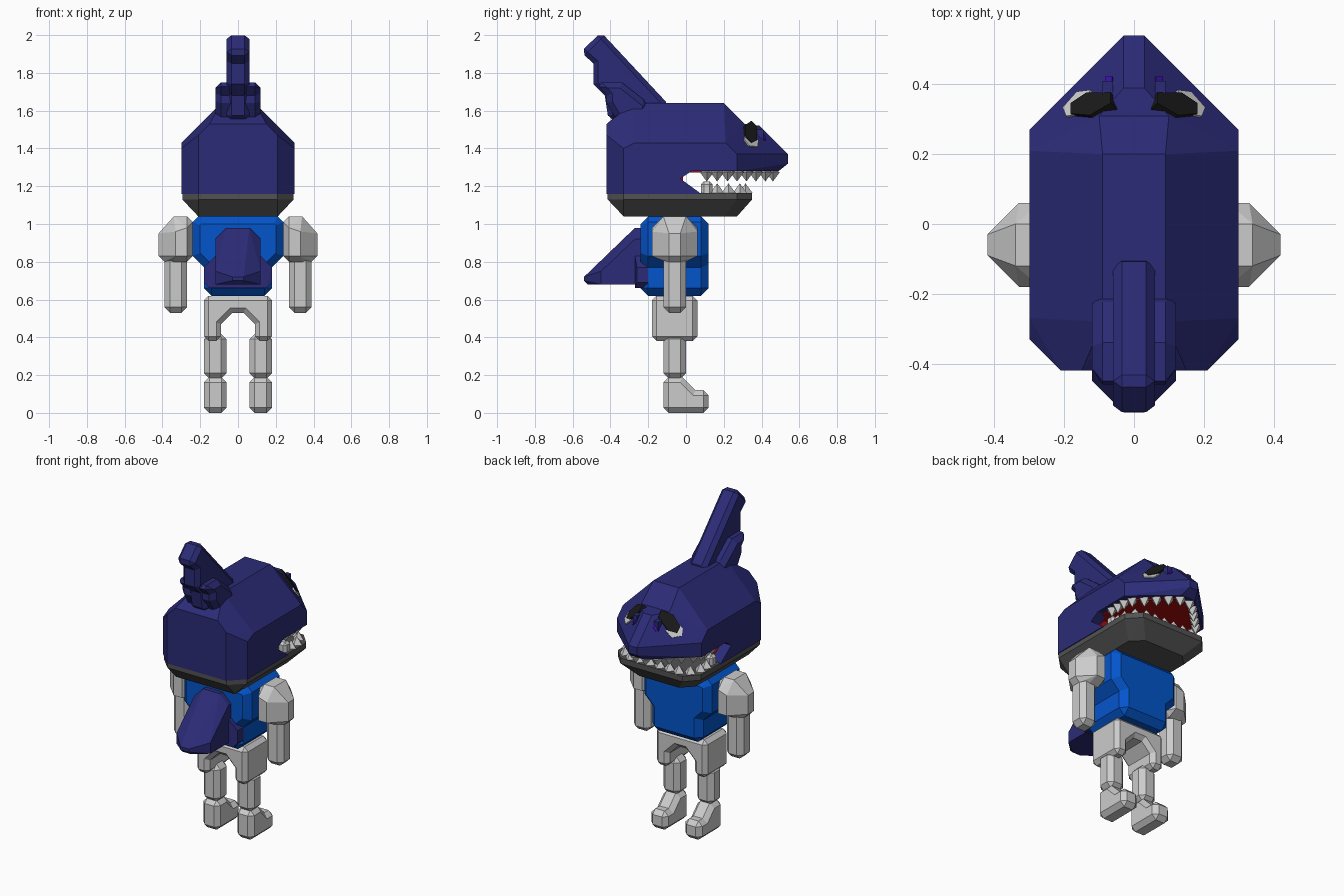
import bpy, bmesh, math
from mathutils import Vector

if "Cube" in bpy.data.objects:
    bpy.data.objects.remove(bpy.data.objects["Cube"])


def material(name, rgb):
    m = bpy.data.materials.new(name)
    m.diffuse_color = (*rgb, 1)
    m.use_nodes = True
    m.node_tree.nodes["Principled BSDF"].inputs["Base Color"].default_value = m.diffuse_color
    return m


INDIGO = material("indigo", (0.024, 0.024, 0.185))
BLUE = material("blue", (0.001, 0.09, 0.60))
DARK = material("dark_grey", (0.085, 0.085, 0.085))
RED = material("red", (0.4, 0.004, 0.004))
BLACK = material("black", (0.01, 0.01, 0.01))
VIOLET = material("violet", (0.05, 0.005, 0.4))


def finish(name, bm, mat=None, bevel=0):
    bmesh.ops.recalc_face_normals(bm, faces=bm.faces)
    me = bpy.data.meshes.new(name)
    bm.to_mesh(me)
    bm.free()
    ob = bpy.data.objects.new(name, me)
    bpy.context.collection.objects.link(ob)
    if mat:
        me.materials.append(mat)
    if bevel:
        b = ob.modifiers.new("chamfer", "BEVEL")
        b.width, b.segments, b.limit_method = bevel, 1, "ANGLE"
        b.angle_limit = math.radians(50)
    return ob


def hull(name, pts, mat=None, mirror=True):
    bm = bmesh.new()
    for x, y, z in pts:
        for s in ((1, -1) if mirror else (1,)):
            bm.verts.new((s * x, y, z))
    r = bmesh.ops.convex_hull(bm, input=bm.verts[:])
    loose = {v for v in r["geom_interior"] + r["geom_unused"] if isinstance(v, bmesh.types.BMVert)}
    bmesh.ops.delete(bm, geom=list(loose), context="VERTS")
    bmesh.ops.dissolve_limit(bm, angle_limit=0.02, verts=bm.verts[:], edges=bm.edges[:])
    return finish(name, bm, mat)


def prism(name, profile, lo, hi, axis="x", mat=None, bevel=0):
    # profile is (y, z) extruded along x, or (x, z) extruded along y
    bm = bmesh.new()
    put = (lambda a, b, t: (t, a, b)) if axis == "x" else (lambda a, b, t: (a, t, b))
    f = bm.faces.new([bm.verts.new(put(a, b, lo)) for a, b in profile])
    g = bmesh.ops.extrude_face_region(bm, geom=[f])["geom"]
    bmesh.ops.translate(bm, verts=[v for v in g if isinstance(v, bmesh.types.BMVert)],
                        vec=put(0, 0, hi - lo))
    return finish(name, bm, mat, bevel)


def box(name, x, y, z, mat=None, bevel=0):
    return prism(name, [(y[0], z[0]), (y[1], z[0]), (y[1], z[1]), (y[0], z[1])],
                 x[0], x[1], "x", mat, bevel)


def both(x, s):
    return sorted((s * x[0], s * x[1]))


# Head: cranium above the mouth line, back of the head, snout
hull("cranium", [(.21, -.42, 1.28), (.30, -.33, 1.28), (.30, -.33, 1.40), (.21, -.42, 1.47),
                 (.15, -.42, 1.53), (.10, -.36, 1.58), (.09, -.28, 1.64), (.30, -.27, 1.43),
                 (.09, .20, 1.64), (.10, .31, 1.53), (.30, .21, 1.43), (.30, .27, 1.37),
                 (.30, .27, 1.28)], INDIGO)
hull("head_back", [(x, y, z) for z in (1.16, 1.28)
                   for x, y in ((.21, -.42), (.30, -.33), (.30, -.03))], INDIGO)
hull("snout", [(.10, .20, 1.53), (.10, .31, 1.53), (.30, .21, 1.43), (.30, .27, 1.37),
               (.30, .27, 1.28), (.30, .20, 1.28), (.03, .39, 1.52), (.03, .54, 1.37),
               (.03, .54, 1.32), (.05, .49, 1.28)], INDIGO)
for s, side in ((1, "right"), (-1, "left")):
    prism("cheek_" + side, [(-.04, 1.16), (.08, 1.16), (-.03, 1.24), (.03, 1.28), (-.04, 1.28)],
          *both((.23, .30), s), "x", INDIGO)

# Lower jaw
hull("jaw", [(x, y, z) for z in (1.13, 1.165)
             for x, y in ((.21, -.415), (.295, -.33), (.295, .27), (.22, .35))]
     + [(.21, -.33, 1.04), (.21, .20, 1.04), (.14, .27, 1.04)], DARK)

# Mouth lining
hull("palate", [(x, y, z) for z in (1.272, 1.285)
                for x, y in ((.26, -.03), (.26, .25), (.04, .46))], RED)
box("throat", (-.24, .24), (-.04, -.015), (1.16, 1.28), RED)


# Teeth: four sided points following the lips
def tooth(name, x, y, z, h, r=.037):
    hull(name, [(x + r, y, z), (x - r, y, z), (x, y + r, z), (x, y - r, z),
                (x, y, z + h), (x, y, z - h * .3)], None, False)


upper = [(.26, .11), (.26, .165), (.26, .22), (.24, .27), (.19, .32), (.14, .37), (.09, .42), (.035, .46)]
lower = [(.26, .165), (.26, .225), (.23, .285), (.17, .315), (.105, .315), (.035, .315)]
for s in (1, -1):
    for x, y in upper:
        tooth("upper_tooth", s * x, y, 1.275, -.05)
    for x, y in lower:
        tooth("lower_tooth", s * x, y, 1.165, .05)
    box("molar", both((.22, .28), s), (.08, .14), (1.15, 1.225), None, .015)


# Eyes, laid on the sloping sides of the snout (x + y + z = 1.94)
def eye_patch(name, s, corners, lift, mat=None):
    n = Vector((1, 1, 1)).normalized()
    pts = []
    for x, y in corners:
        p = Vector((x, y, 1.94 - x - y))
        pts += [p + n * lift, p - n * .02]
    hull(name, [(s * p.x, p.y, p.z) for p in pts], mat, False)


for s in (1, -1):
    eye_patch("eye_lid", s, [(.06, .34), (.06, .37), (.13, .37), (.175, .34), (.175, .31), (.12, .305)], .012, BLACK)
    eye_patch("eye_white", s, [(.12, .38), (.16, .375), (.20, .33), (.19, .305), (.165, .31)], .008)
    eye_patch("eye_glint", s, [(.06, .39), (.06, .42), (.08, .42), (.08, .39)], .006, VIOLET)
    box("brow", both((.06, .09), s), (.36, .41), (1.42, 1.50), INDIGO)

# Fin on the head, with a wider root
prism("head_fin", [(-.09, 1.63), (-.45, 2.016), (-.557, 1.91), (-.49, 1.85), (-.49, 1.74),
                   (-.43, 1.68), (-.41, 1.55), (-.15, 1.55)], -.06, .06, "x", INDIGO, .025)
prism("head_fin_root", [(-.20, 1.64), (-.34, 1.75), (-.48, 1.75), (-.42, 1.68), (-.42, 1.64),
                        (-.36, 1.54), (-.20, 1.54)], -.12, .12, "x", INDIGO, .03)

# Torso, narrowing at the waist
side = [(.18, .62), (.18, .77), (.24, .83), (.24, 1.01), (.21, 1.04)]
prism("torso", side + [(-x, z) for x, z in reversed(side)], -.24, .12, "y", BLUE, .04)

# Fin on the back, tapering to a point
hull("back_fin", [(.06, -.18, .98), (.06, -.27, .98), (.12, -.18, .92), (.12, -.27, .92),
                  (.12, -.45, .75), (.03, -.54, .72), (.03, -.54, .70), (.12, -.45, .68),
                  (.03, -.52, .68), (.12, -.18, .68)], INDIGO)
hull("back_fin_root", [(.12, -.27, .83), (.12, -.20, .83), (.18, -.26, .77), (.18, -.20, .77),
                       (.18, -.26, .69), (.18, -.20, .69), (.15, -.27, .66), (.15, -.20, .66)], INDIGO)

# Hips with an arch between the legs
half = [(.03, .53), (.09, .47), (.09, .38), (.18, .38), (.18, .62)]
prism("hips", half + [(-x, z) for x, z in reversed(half)], -.18, .06, "y", None, .025)

# Limbs
shoulder = []
for y in (-.09, -.03):
    shoulder += [(.42, y, .95), (.42, y, .83), (.39, y, .80)]
for y in (-.18, .06):
    shoulder += [(.27, y, .98), (.33, y, .96), (.33, y, .83), (.27, y, .83)]
for y in (-.12, 0):
    shoulder += [(.27, y, 1.04), (.34, y, 1.04), (.27, y, .80), (.34, y, .80),
                 (.24, y, 1.01), (.24, y, .83)]
for s, side in ((1, "right"), (-1, "left")):
    hull("shoulder_" + side, [(s * x, y, z) for x, y, z in shoulder], None, False)
    box("forearm_" + side, both((.27, .39), s), (-.12, 0), (.53, .84), None, .03)
    box("shin_" + side, both((.06, .18), s), (-.12, 0), (.18, .42), None, .03)
    prism("foot_" + side, [(-.12, 0), (.12, 0), (.12, .12), (.05, .12), (-.02, .19), (-.12, .19)],
          *both((.06, .18), s), "x", None, .028)
